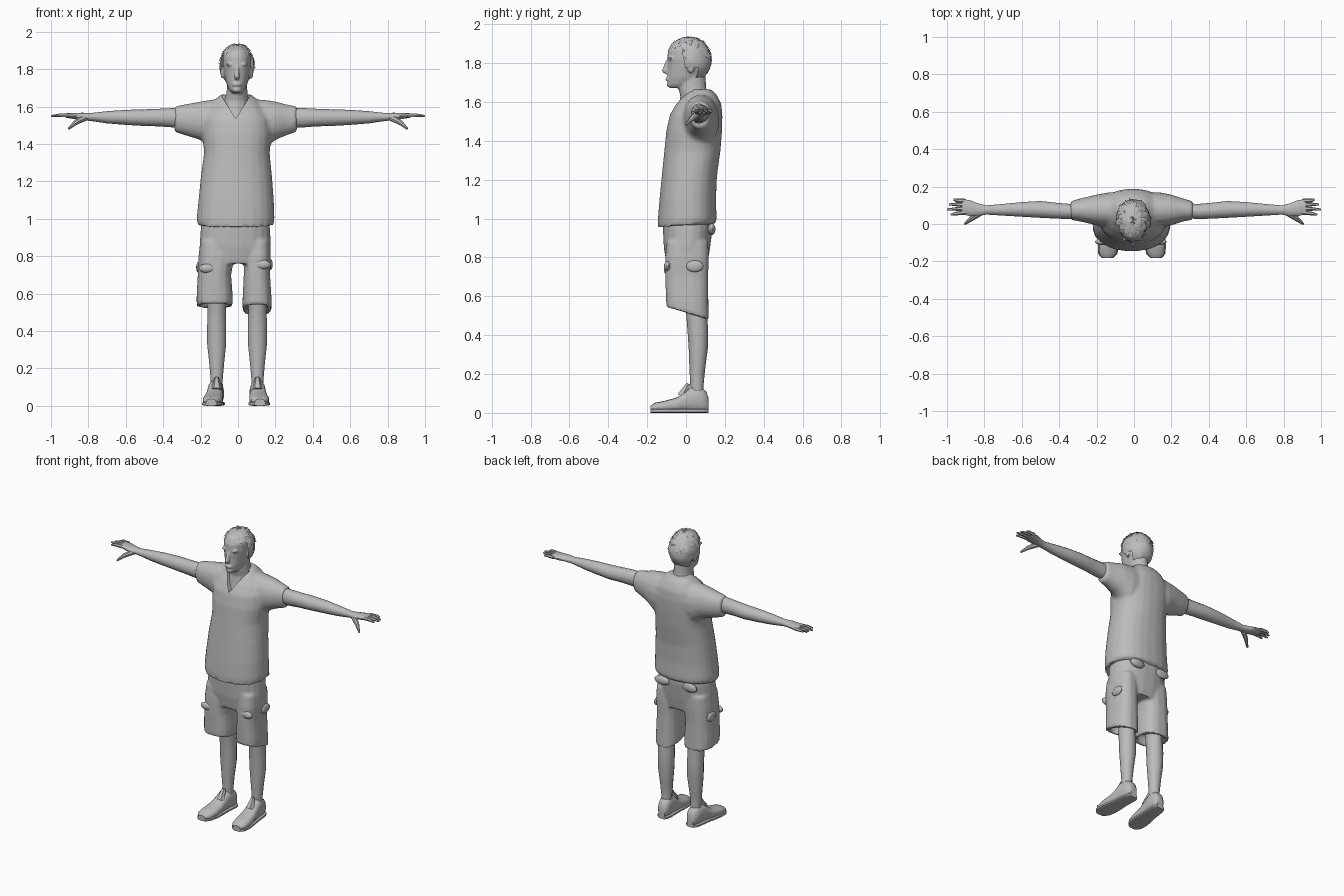
import bpy, bmesh, math, random
from mathutils import Vector

random.seed(4)
grey = bpy.data.materials.new("light grey")
grey.diffuse_color = (0.5, 0.5, 0.5, 1)


def finish(name, bm, angle=40):
    bmesh.ops.recalc_face_normals(bm, faces=bm.faces)
    me = bpy.data.meshes.new(name)
    bm.to_mesh(me)
    bm.free()
    ob = bpy.data.objects.new(name, me)
    bpy.context.collection.objects.link(ob)
    me.materials.append(grey)
    smooth(ob, angle)
    return ob


def select(ob):
    bpy.ops.object.select_all(action='DESELECT')
    ob.select_set(True)
    bpy.context.view_layer.objects.active = ob


def smooth(ob, angle=40):
    select(ob)
    bpy.ops.object.shade_smooth_by_angle(angle=math.radians(angle))


def loft(bm, axis, rings, sides=16, power=2.3):
    """Rings along an axis: (position, a0, a1, b0, b1[, tilt along b])."""
    loops = []
    for t, a0, a1, b0, b1, *tilt in rings:
        loop = []
        for i in range(sides):
            an = 2 * math.pi * (i + 0.5) / sides
            c, s = math.cos(an), math.sin(an)
            a = (a0 + a1) / 2 + (a1 - a0) / 2 * math.copysign(abs(c) ** (2 / power), c)
            b = (b0 + b1) / 2 + (b1 - b0) / 2 * math.copysign(abs(s) ** (2 / power), s)
            p = t + (tilt[0] * b if tilt else 0)
            loop.append(bm.verts.new({'x': (p, a, b), 'y': (a, p, b), 'z': (a, b, p)}[axis]))
        loops.append(loop)
    for l0, l1 in zip(loops, loops[1:]):
        for i in range(sides):
            j = (i + 1) % sides
            bm.faces.new((l0[i], l0[j], l1[j], l1[i]))
    bm.faces.new(loops[0][::-1])
    bm.faces.new(loops[-1])


def taper(bm, points, sides=8):
    """Tube through (x, y, z, radius) points."""
    loops = []
    ps = [Vector(p[:3]) for p in points]
    d = (ps[-1] - ps[0]).normalized()
    u = d.cross(Vector((0, 0.1, 1))).normalized()
    v = d.cross(u)
    for p, q in zip(ps, points):
        loops.append([bm.verts.new(p + q[3] * (u * math.cos(2 * math.pi * i / sides)
                      + v * math.sin(2 * math.pi * i / sides))) for i in range(sides)])
    for l0, l1 in zip(loops, loops[1:]):
        for i in range(sides):
            bm.faces.new((l0[i], l0[i - 1], l1[i - 1], l1[i]))
    bm.faces.new(loops[0])
    bm.faces.new(loops[-1])


def ball(bm, centre, size):
    r = bmesh.ops.create_uvsphere(bm, u_segments=14, v_segments=9, radius=1)
    for v in r['verts']:
        v.co = Vector([c + s * k for c, s, k in zip(centre, size, v.co)])


def fuse(ob, voxel, rounds, cutter=None):
    """Melt overlapping shells into one skin, then cut."""
    m = ob.modifiers.new("fuse", 'REMESH')
    m.mode, m.voxel_size = 'VOXEL', voxel
    m = ob.modifiers.new("soften", 'SMOOTH')
    m.iterations = rounds
    if cutter:
        m = ob.modifiers.new("cut", 'BOOLEAN')
        m.operation, m.object = 'DIFFERENCE', cutter
    select(ob)
    bpy.ops.object.convert(target='MESH')
    smooth(ob)


# V neckline cutter
bm = bmesh.new()
tri = [(-0.012, 1.535), (0.066, 1.66), (0.066, 1.72), (-0.09, 1.72), (-0.09, 1.66)]
front = [bm.verts.new((x, -0.3, z)) for x, z in tri]
back = [bm.verts.new((x, 0.035, z)) for x, z in tri]
bm.faces.new(front)
bm.faces.new(back[::-1])
for i in range(5):
    bm.faces.new((front[i], front[i - 1], back[i - 1], back[i]))
neck_cutter = finish("neck_cutter", bm)
neck_cutter.hide_render = True

# Shirt: hollow hem, torso and sleeves
bm = bmesh.new()
loft(bm, 'z', [(1.04, -0.17, 0.15, -0.10, 0.11), (0.965, -0.185, 0.165, -0.12, 0.13),
               (0.965, -0.215, 0.19, -0.145, 0.155, 0.1), (1.0, -0.222, 0.196, -0.145, 0.158),
               (1.1, -0.212, 0.192, -0.137, 0.155), (1.22, -0.2, 0.183, -0.125, 0.16),
               (1.35, -0.182, 0.17, -0.112, 0.178), (1.45, -0.19, 0.18, -0.102, 0.186),
               (1.53, -0.19, 0.175, -0.085, 0.188), (1.59, -0.16, 0.145, -0.052, 0.182),
               (1.635, -0.125, 0.105, -0.015, 0.16), (1.665, -0.09, 0.07, 0.02, 0.13)], 24)
for s, d in ((1, 0), (-1, 0.025)):
    loft(bm, 'x', [(s * x, *r) for x, *r in [
        (0.05, 0.0, 0.17, 1.4, 1.64), (0.14, -0.02, 0.17, 1.37, 1.638), (0.2, -0.008, 0.158, 1.42, 1.628),
        (0.26 + d, 0.012, 0.138, 1.446, 1.612), (0.315 + d, 0.022, 0.122, 1.464, 1.602)]], 16, 2.1)
shirt = finish("shirt", bm)
fuse(shirt, 0.011, 4, neck_cutter)

# Shorts: seat and two hollow legs with slanted hems
bm = bmesh.new()
loft(bm, 'z', [(0.76, -0.19, 0.16, -0.1, 0.11), (0.85, -0.207, 0.178, -0.115, 0.125),
               (0.95, -0.2, 0.172, -0.12, 0.138), (1.02, -0.19, 0.165, -0.115, 0.135)], 20)
for x0, x1, zh, tilt in ((-0.222, -0.028, 0.535, -0.12), (0.024, 0.18, 0.515, -0.3)):
    loft(bm, 'z', [(zh + 0.07, x0 + 0.03, x1 - 0.03, -0.07, 0.08),
                   (zh, x0 + 0.025, x1 - 0.025, -0.08, 0.09, tilt),
                   (zh, x0, x1, -0.102, 0.118, tilt), (zh + 0.06, x0, x1, -0.104, 0.116, tilt / 2),
                   (0.7, x0 + 0.006, x1 - 0.008, -0.108, 0.115),
                   (0.8, x0 + 0.01, min(x1 + 0.01, 0.176), -0.108, 0.118),
                   (0.88, x0 + 0.02, x1 - 0.01, -0.1, 0.115)], 16, 2.6)
shorts = finish("shorts", bm)
fuse(shorts, 0.0095, 3)

# Pocket flaps: sides, front corners and seat
bm = bmesh.new()
for c, size in (((0.172, 0.045, 0.755), (0.014, 0.045, 0.03)), ((-0.21, 0.03, 0.74), (0.014, 0.045, 0.03)),
                ((0.13, -0.095, 0.755), (0.045, 0.018, 0.025)), ((-0.165, -0.095, 0.735), (0.045, 0.018, 0.025)),
                ((0.085, 0.132, 0.945), (0.055, 0.02, 0.03)), ((-0.115, 0.125, 0.945), (0.055, 0.016, 0.03))):
    ball(bm, c, size)
finish("pocket_flaps", bm)

# Bare arms and hands
for s, side in ((1, "left"), (-1, "right")):
    bm = bmesh.new()
    loft(bm, 'x', [(s * x, *r) for x, *r in [
        (0.24, 0.035, 0.115, 1.49, 1.59), (0.34, 0.025, 0.108, 1.488, 1.592),
        (0.42, 0.028, 0.115, 1.494, 1.588), (0.5, 0.032, 0.124, 1.496, 1.585),
        (0.6, 0.038, 0.118, 1.502, 1.582), (0.7, 0.044, 0.108, 1.51, 1.575), (0.79, 0.05, 0.1, 1.523, 1.565),
        (0.83, 0.042, 0.11, 1.527, 1.567), (0.88, 0.042, 0.13, 1.534, 1.566),
        (0.92, 0.052, 0.132, 1.54, 1.564)]], 14, 2)
    for y0, y1, tip in ((0.062, 0.05, 0.98), (0.083, 0.078, 1.0), (0.104, 0.105, 0.99), (0.123, 0.13, 0.965)):
        taper(bm, [(s * 0.9, y0, 1.552, 0.012), (s * 0.95, (y0 + y1) / 2, 1.554, 0.01),
                   (s * tip, y1, 1.55, 0.005)], 6)
    taper(bm, [(s * 0.82, 0.062, 1.54, 0.018), (s * 0.868, 0.03, 1.515, 0.014),
               (s * 0.905, 0.0, 1.482, 0.006)], 8)
    finish(side + "_arm", bm)

# Legs and shoes
for side, lx, toe, heel in (("right", -0.114, -0.143, -0.112), ("left", 0.104, 0.118, 0.1)):
    bm = bmesh.new()
    loft(bm, 'z', [(z, lx - r, lx + r, y0, y1) for z, r, y0, y1 in [
        (0.06, 0.034, 0.025, 0.095), (0.14, 0.033, 0.022, 0.09), (0.22, 0.04, 0.018, 0.098),
        (0.33, 0.052, 0.014, 0.112), (0.42, 0.052, 0.008, 0.114), (0.52, 0.05, 0.0, 0.108),
        (0.66, 0.056, -0.03, 0.1)]], 14, 2)
    finish(side + "_leg", bm)

    bm = bmesh.new()
    rows = [(-0.183, 0.025, 0.008, 0.036), (-0.16, 0.047, 0.003, 0.052), (-0.11, 0.054, 0.002, 0.062),
            (-0.05, 0.05, 0.004, 0.078), (-0.005, 0.044, 0.004, 0.108), (0.03, 0.043, 0.002, 0.135),
            (0.08, 0.041, 0.001, 0.13), (0.105, 0.034, 0.004, 0.11), (0.117, 0.022, 0.01, 0.07)]
    row = []
    for y, r, z0, z1 in rows:
        f = (y + 0.183) / 0.3
        x = toe + (heel - toe) * f
        row.append((y, x - r, x + r, z0, z1))
    loft(bm, 'y', row, 14, 2.5)
    # sole
    loft(bm, 'y', [(y, a - 0.005, b + 0.005, 0, 0.022) for y, a, b, *_ in row], 12, 4)
    # ankle tongue
    taper(bm, [(lx, -0.02, 0.085, 0.03), (lx, 0.012, 0.15, 0.012)], 6)
    finish(side + "_shoe", bm)

# Head: skull, jaw, nose, brow, lips, ears, neck and chest
X = -0.006
bm = bmesh.new()
loft(bm, 'z', [(z, X - r, X + r, y0, y1) for z, r, y0, y1 in [
    (1.672, 0.025, -0.084, 0.0), (1.69, 0.043, -0.094, 0.05), (1.725, 0.058, -0.096, 0.085),
    (1.77, 0.068, -0.094, 0.11), (1.82, 0.076, -0.096, 0.12), (1.865, 0.075, -0.094, 0.116),
    (1.9, 0.062, -0.075, 0.1), (1.924, 0.035, -0.04, 0.07)]], 18, 2.1)
loft(bm, 'z', [(1.5, -0.08, 0.06, -0.06, 0.12), (1.57, -0.09, 0.07, -0.04, 0.13),
               (1.63, -0.075, 0.06, -0.03, 0.125), (1.67, -0.062, 0.052, -0.04, 0.105),
               (1.75, -0.058, 0.046, -0.03, 0.1)], 16, 2)
taper(bm, [(X, -0.092, 1.815, 0.009), (X, -0.104, 1.78, 0.013), (X, -0.11, 1.757, 0.016), (X, -0.1, 1.745, 0.012)])
ball(bm, (X, -0.094, 1.718), (0.026, 0.012, 0.011))
ball(bm, (X, -0.088, 1.69), (0.024, 0.012, 0.014))
for s in (-1, 1):
    ball(bm, (X + s * 0.034, -0.079, 1.825), (0.026, 0.014, 0.009))
    ball(bm, (X + s * 0.077, 0.025, 1.78), (0.011, 0.02, 0.032))
head = finish("head_and_neck", bm)
fuse(head, 0.0065, 2)

# Hair cap, open over the face
HC, HR = Vector((X, 0.018, 1.815)), Vector((0.093, 0.113, 0.12))
bm = bmesh.new()
bmesh.ops.create_uvsphere(bm, u_segments=28, v_segments=18, radius=1)
for v in bm.verts:
    k = random.uniform(0.97, 1.03)
    v.co = HC + Vector([a * b * k for a, b in zip(v.co, HR)])
bare = [v for v in bm.verts if (v.co.y < -0.02 and v.co.z < 1.865) or v.co.z < 1.715
        or (v.co.y < 0.04 and v.co.z < 1.77)]
bmesh.ops.delete(bm, geom=bare, context='VERTS')
finish("hair_cap", bm)

# Loose flat hair locks combed down from the crown
bm = bmesh.new()
for n in range(170):
    az = random.uniform(0, 2 * math.pi)
    front_side = math.sin(az) < -0.35
    p0 = random.uniform(0.15, 0.75 if front_side else 1.35)
    span = random.uniform(0.25, 0.4)
    w = random.uniform(0.05, 0.11)
    pts = []
    for k in range(3):
        po = p0 + span * k / 2
        lift = 1.01 + 0.045 * k * random.random()
        for e in (-1, 1):
            a = az + e * w * (1 - 0.35 * k) / max(math.sin(po), 0.35)
            d = Vector((math.sin(po) * math.cos(a), math.sin(po) * math.sin(a), math.cos(po)))
            pts.append(bm.verts.new(HC + Vector([c * r * lift for c, r in zip(d, HR)])))
    for k in (0, 2):
        bm.faces.new((pts[k], pts[k + 1], pts[k + 3], pts[k + 2]))
finish("hair_locks", bm, 20)
